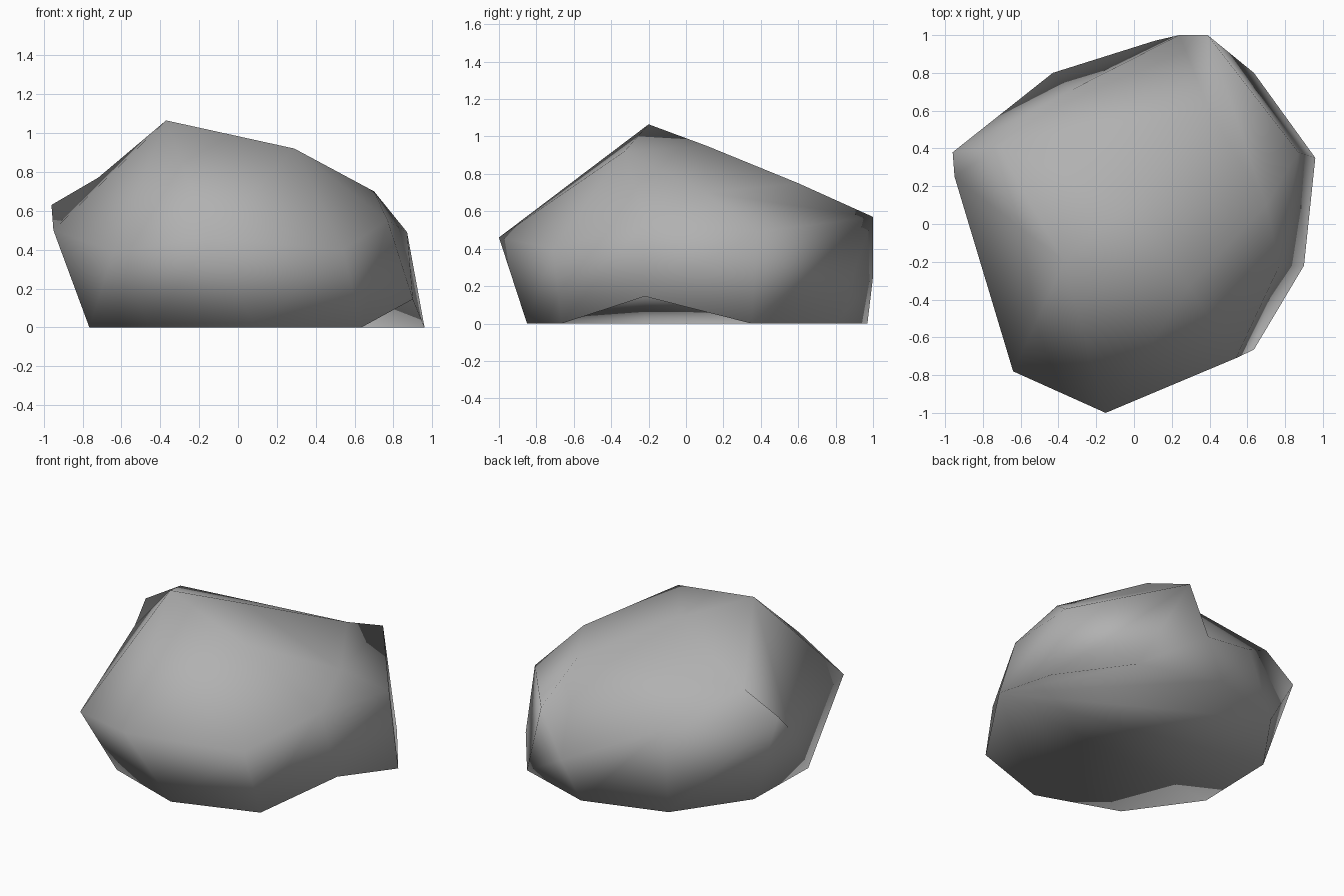
import bpy, bmesh

if "Cube" in bpy.data.objects:
    bpy.data.objects.remove(bpy.data.objects["Cube"])

# Rings of the boulder, counter-clockwise from the right side
crown = (-0.02, 0.11, 0.95)
shoulder = [(0.70, 0.10, 0.70), (0.40, 0.60, 0.75), (-0.72, 0.41, 0.77),
            (-0.37, -0.20, 1.065), (0.29, -0.33, 0.92)]
girth = [(0.77, -0.22, 0.55), (0.87, 0.38, 0.49), (0.39, 1.0, 0.57), (0.24, 1.0, 0.25),
         (-0.33, 0.71, 0.50), (-0.96, 0.38, 0.63), (-0.95, 0.25, 0.50),
         (-0.64, -0.78, 0.39), (-0.15, -1.0, 0.46), (0.54, -0.71, 0.40)]
foot = [(0.90, -0.22, 0.145), (0.96, 0.35, 0), (0.635, 0.80, 0), (0.11, 0.97, 0),
        (-0.43, 0.80, 0), (-0.75, 0.345, 0), (-0.765, -0.22, 0),
        (-0.45, -0.66, 0), (0.09, -0.85, 0), (0.635, -0.665, 0)]

bm = bmesh.new()
top = bm.verts.new(crown)
s, g, f = [[bm.verts.new(p) for p in ring] for ring in (shoulder, girth, foot)]

# Upper surface: crown fan, then shoulder to girth
for i in range(5):
    here, after = s[i], s[(i + 1) % 5]
    left, mid, right = g[2 * i], g[2 * i + 1], g[(2 * i + 2) % 10]
    for tri in ((top, here, after), (here, left, mid), (here, mid, right), (here, right, after)):
        bm.faces.new(tri)

# Zigzag strip from girth to foot
for k in range(10):
    n = (k + 1) % 10
    bm.faces.new((g[k], f[k], g[n]))
    bm.faces.new((g[n], f[k], f[n]))

# Underside: fan from the raised foot corner, leaving the notch on the right
for k in range(1, 9):
    bm.faces.new((f[0], f[k + 1], f[k]))
bmesh.ops.recalc_face_normals(bm, faces=bm.faces)
for face in bm.faces:
    face.smooth = True

mesh = bpy.data.meshes.new("boulder")
bm.to_mesh(mesh)
bm.free()
boulder = bpy.data.objects.new("boulder", mesh)
bpy.context.collection.objects.link(boulder)

stone = bpy.data.materials.new("grey_stone")
stone.diffuse_color = (0.44, 0.44, 0.44, 1)
stone.use_nodes = True
stone.node_tree.nodes["Principled BSDF"].inputs["Base Color"].default_value = stone.diffuse_color
mesh.materials.append(stone)
